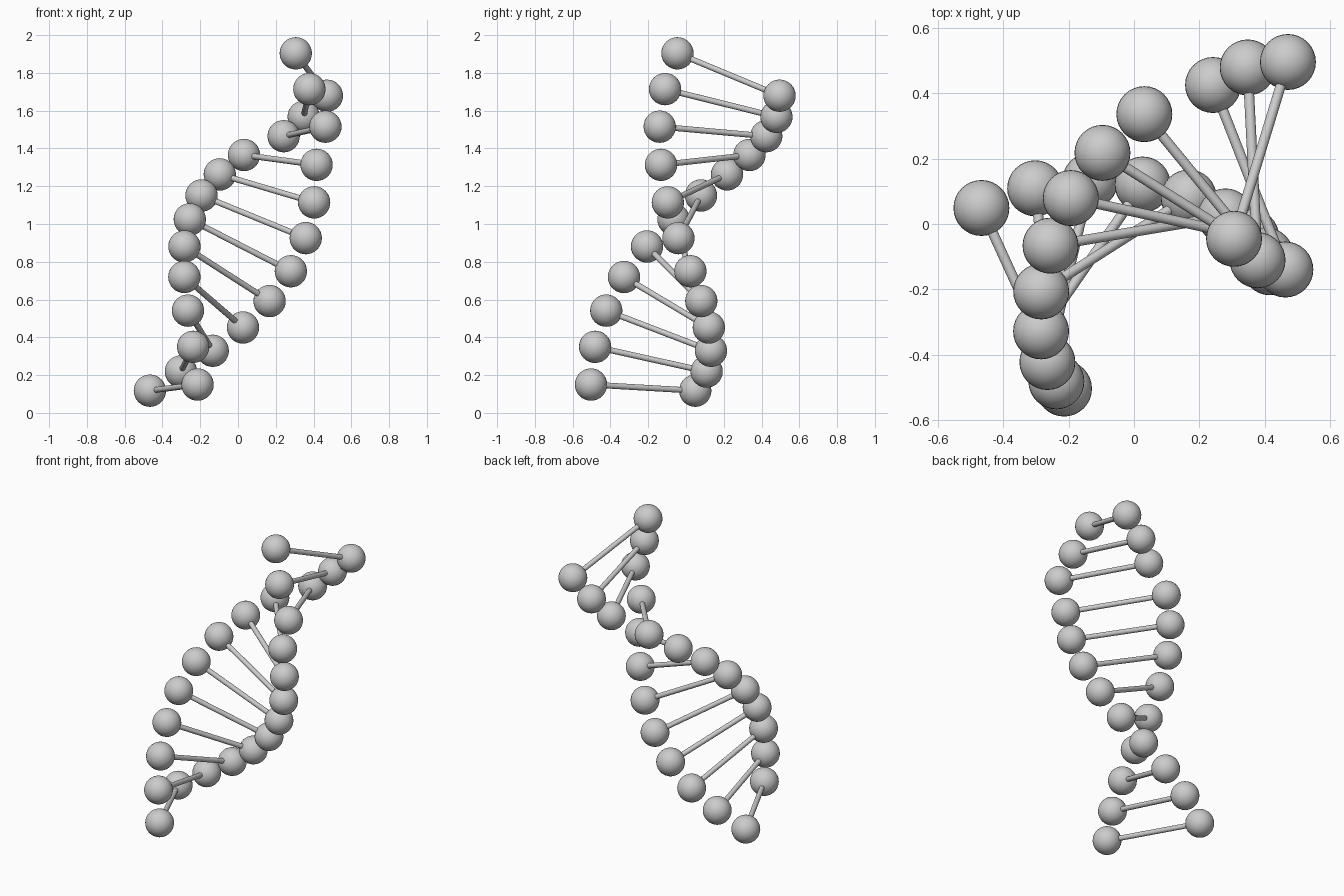
import bpy
from math import radians
from mathutils import Vector, Matrix

if "Cube" in bpy.data.objects:
    bpy.data.objects.remove(bpy.data.objects["Cube"])

BALL_R, ROD_R, COUNT = 0.0855, 0.0155, 12
STEP = Vector((0.0705, 0.0411, 0.1507))        # leaning helix axis, one rung
MIDDLE = Vector((0.0475, -0.001, 0.9625))      # centre of the helix
FIRST = Vector((-0.1375, 0.267, -0.042))       # half of the lowest rung
FIRST = (FIRST - FIRST.project(STEP)).normalized() * 0.304
TWIST = radians(-20.4)
SLIDE = {9: 0.058, 10: -0.002, 11: -0.047}     # sideways shift of the top rungs


def ball(name, pos):
    bpy.ops.mesh.primitive_uv_sphere_add(segments=32, ring_count=16, radius=BALL_R, location=pos)
    bpy.context.object.name = name
    bpy.ops.object.shade_smooth()


def rod(name, a, b):
    d = b - a
    bpy.ops.mesh.primitive_cylinder_add(vertices=24, radius=ROD_R, depth=d.length, location=(a + b) / 2,
                                        rotation=d.to_track_quat('Z', 'Y').to_euler())
    bpy.context.object.name = name
    bpy.ops.object.shade_smooth_by_angle()


# Each rung: a ball on either strand joined by a rod
for i in range(COUNT):
    mid = MIDDLE + STEP * (i - (COUNT - 1) / 2) + Vector((SLIDE.get(i, 0), 0, 0))
    half = Matrix.Rotation(TWIST * i, 3, STEP.normalized()) @ FIRST
    ball(f"strand_a_ball_{i}", mid + half)
    ball(f"strand_b_ball_{i}", mid - half)
    rod(f"rung_{i}", mid + half, mid - half)
